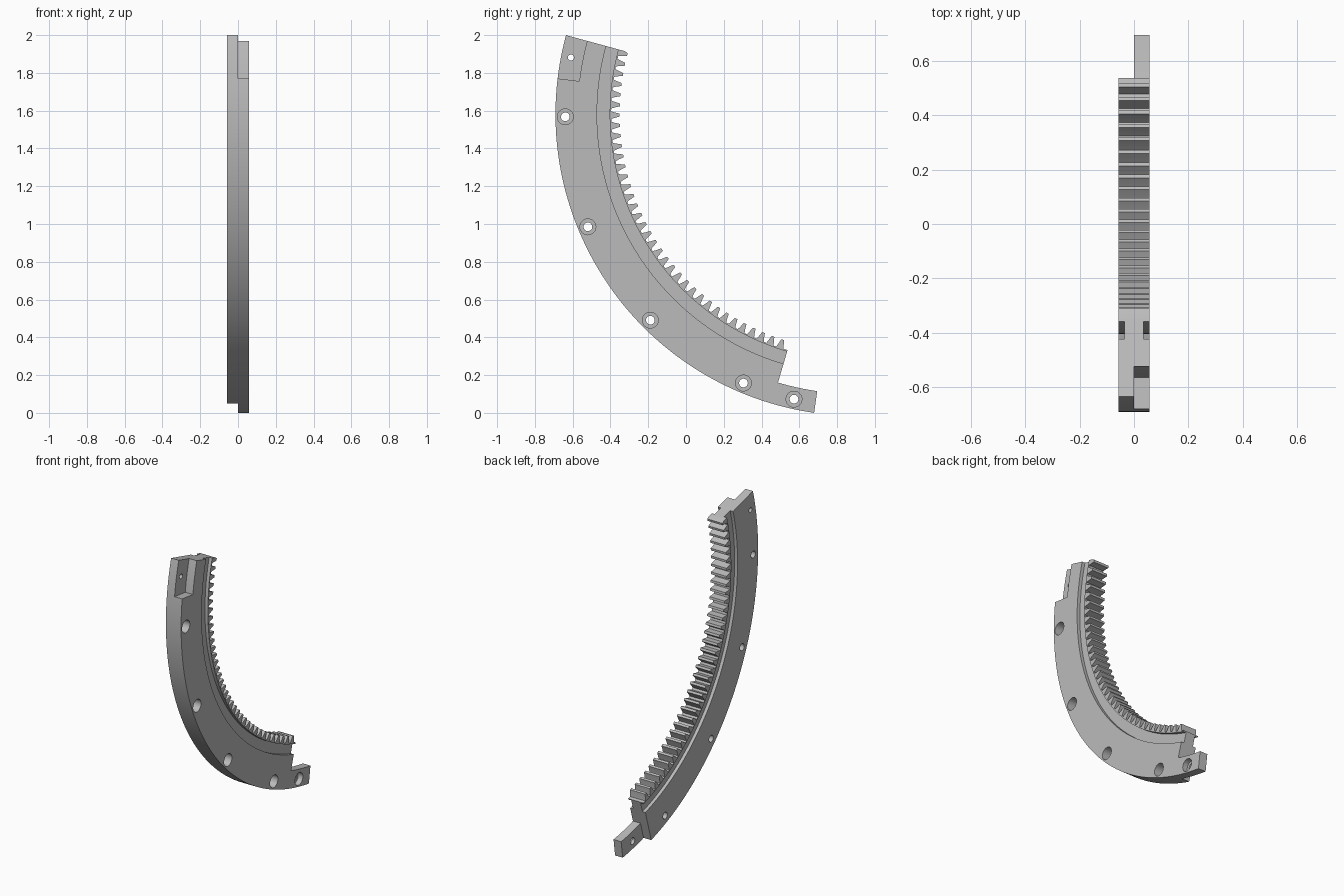
import bpy, bmesh
from math import sin, cos, radians

if "Cube" in bpy.data.objects:
    bpy.data.objects.remove(bpy.data.objects["Cube"])

# Arc centre, thickness and main limits (angles in degrees)
CY, CZ, HALF = 0.906, 1.581, 0.057
START, TEETH, PITCH = 164.8, 36, 360 / 146
END = START + TEETH * PITCH
TONGUE_END = 261.8
R_OUT, R_STEP, R_ROOT = 1.597, 1.481, 1.302
R_BOLT = 1.545

steel = bpy.data.materials.new("plain grey")
steel.use_nodes = True
steel.diffuse_color = (0.5, 0.5, 0.5, 1)
steel.node_tree.nodes["Principled BSDF"].inputs["Base Color"].default_value = (0.5, 0.5, 0.5, 1)


def polar(r, a):
    return CY + r * cos(radians(a)), CZ + r * sin(radians(a))


def arc(r, a0, a1, n):
    return [polar(r, a0 + (a1 - a0) * i / n) for i in range(n + 1)]


def prism(name, outline, x0, x1):
    """Extrude a (y, z) outline along x."""
    bm = bmesh.new()
    face = bm.faces.new([bm.verts.new((x0, y, z)) for y, z in outline])
    ext = bmesh.ops.extrude_face_region(bm, geom=[face])
    moved = [v for v in ext["geom"] if isinstance(v, bmesh.types.BMVert)]
    bmesh.ops.translate(bm, verts=moved, vec=(x1 - x0, 0, 0))
    bmesh.ops.recalc_face_normals(bm, faces=bm.faces[:])
    mesh = bpy.data.meshes.new(name)
    bm.to_mesh(mesh)
    bm.free()
    obj = bpy.data.objects.new(name, mesh)
    bpy.context.collection.objects.link(obj)
    mesh.materials.append(steel)
    return obj


def cut(target, outline, x0, x1):
    """Subtract an extruded outline from the target."""
    cutter = prism("cutter", outline, x0, x1)
    cutter.hide_render = True
    mod = target.modifiers.new("cut", "BOOLEAN")
    mod.operation, mod.solver, mod.object = "DIFFERENCE", "EXACT", cutter
    bpy.ops.object.select_all(action="DESELECT")
    bpy.context.view_layer.objects.active = target
    target.select_set(True)
    bpy.ops.object.modifier_apply(modifier=mod.name)
    bpy.data.objects.remove(cutter)


def sector(r0, r1, a0, a1, n=90):
    return arc(r0, a0, a1, n) + arc(r1, a1, a0, n)


def circle(a, radius):
    y, z = polar(R_BOLT, a)
    return [(y + radius * cos(radians(t)), z + radius * sin(radians(t))) for t in range(0, 360, 10)]


# Toothed inner edge, then the end step, tongue and outer arc
flank = [(-0.37, R_ROOT), (-0.27, 1.285), (-0.14, 1.257)]
tooth = flank + [(-o, r) for o, r in reversed(flank)]
outline = [polar(1.275, START)]
for k in range(TEETH):
    for offset, r in tooth:
        place = k + 0.25 + offset
        if place > 0:
            outline.append(polar(r, START + place * PITCH))
outline += [polar(R_ROOT, END), polar(R_STEP, END)]
outline += arc(R_STEP, END, TONGUE_END, 8)[1:]
outline += arc(R_OUT, TONGUE_END, START, 100)
ring = prism("ring_gear_segment", outline, -HALF, HALF)

# Grooves behind the teeth on both faces
groove = sector(1.31, 1.377, START - 2, END + 2)
cut(ring, groove, 0.035, 0.1)
cut(ring, groove, -0.1, -0.035)

# Half-thickness tongue at the bottom and matching notch at the top
cut(ring, sector(1.45, 1.65, END, TONGUE_END + 2, 10), -0.1, 0)
cut(ring, sector(R_STEP, 1.65, START - 2, START + 8.4, 10), 0, 0.1)

# Counterbored bolt holes, the last one in the tongue
bolts = [(180.5 + 22.19 * k, HALF - 0.065) for k in range(4)] + [(257.5, 0.022)]
for angle, floor in bolts:
    cut(ring, circle(angle, 0.042), floor, 0.1)
    cut(ring, circle(angle, 0.023), -0.1, 0.1)
cut(ring, circle(168.8, 0.016), -0.1, 0.1)

ring.select_set(True)
bpy.context.view_layer.objects.active = ring
bpy.ops.object.shade_smooth_by_angle(angle=radians(20))
